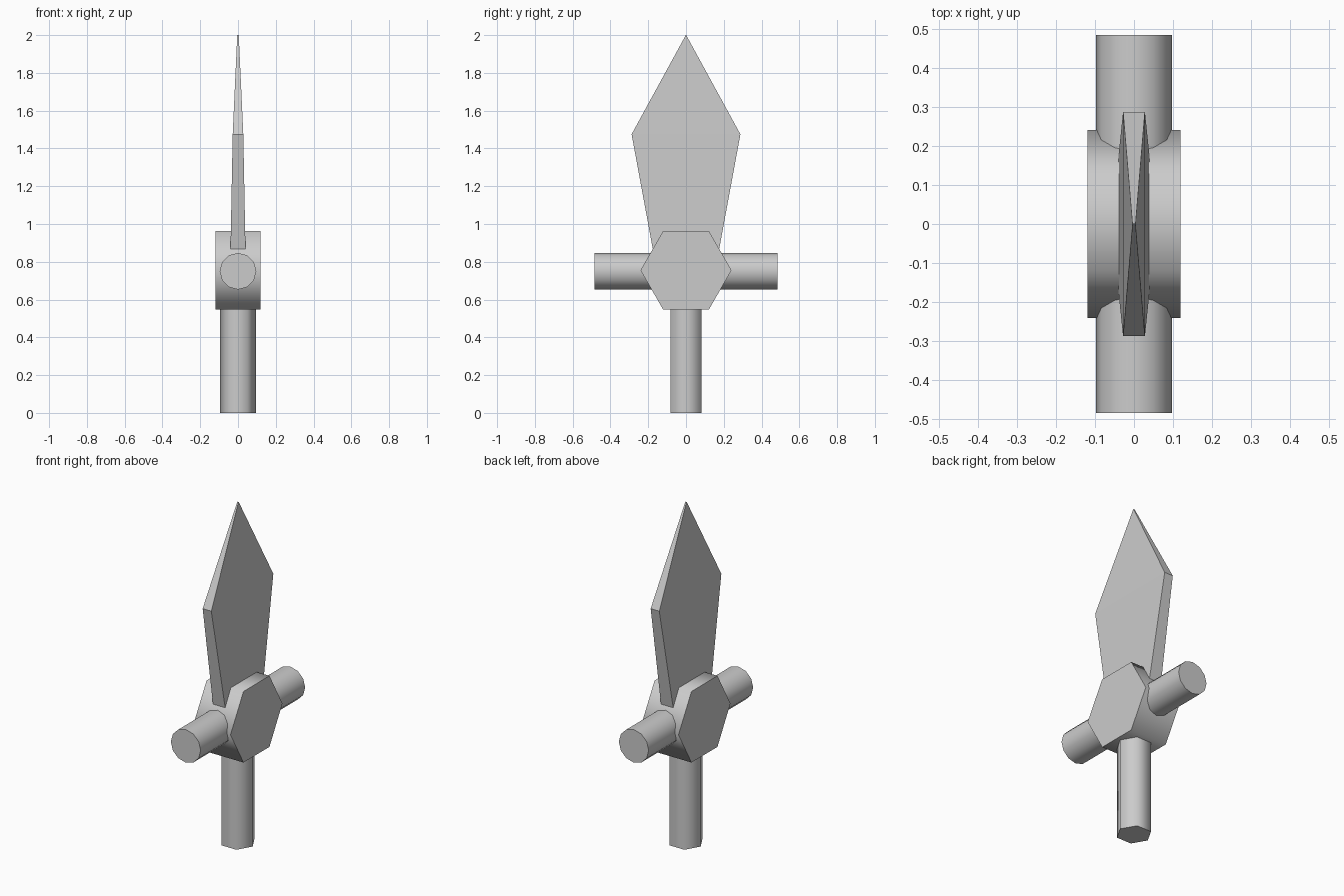
import bpy
from math import sin, cos, tau, radians

if "Cube" in bpy.data.objects:
    bpy.data.objects.remove(bpy.data.objects["Cube"])


def loft(name, rings, smooth_angle):
    """Skin a stack of equal-sized rings and cap both ends."""
    n = len(rings[0])
    verts = [p for ring in rings for p in ring]
    faces = [tuple(reversed(range(n))),
             tuple(range(len(verts) - n, len(verts)))]
    for k in range(len(rings) - 1):
        for i in range(n):
            j = (i + 1) % n
            faces.append((k * n + i, k * n + j, (k + 1) * n + j, (k + 1) * n + i))
    mesh = bpy.data.meshes.new(name)
    mesh.from_pydata(verts, [], faces)
    obj = bpy.data.objects.new(name, mesh)
    bpy.context.collection.objects.link(obj)
    bpy.context.view_layer.objects.active = obj
    obj.select_set(True)
    if smooth_angle:
        bpy.ops.object.shade_smooth_by_angle(angle=radians(smooth_angle))
    obj.select_set(False)
    return obj


def prism(name, sides, radius, start, end, axis, z=0.0):
    """Regular prism along an axis, smooth sides and sharp caps."""
    def point(i, d):
        a, b = radius * cos(tau * i / sides), radius * sin(tau * i / sides)
        return {"x": (d, a, z + b), "y": (b, d, z + a), "z": (a, b, z + d)}[axis]
    rings = [[point(i, d) for i in range(sides)] for d in (start, end)]
    return loft(name, rings, 65)


# Grip, hub and crossguard
prism("grip", 6, 0.096, 0.0, 0.70, "z")
prism("hub", 6, 0.241, -0.12, 0.12, "x", 0.755)
prism("crossguard", 12, 0.097, -0.485, 0.485, "y", 0.75)

# Blade: rectangular sections (z, half thickness, half width)
sections = [(0.75, 0.042, 0.154), (1.475, 0.028, 0.288), (2.0, 0.004, 0.001)]
loft("blade", [[(-t, -w, z), (t, -w, z), (t, w, z), (-t, w, z)]
               for z, t, w in sections], 0)
